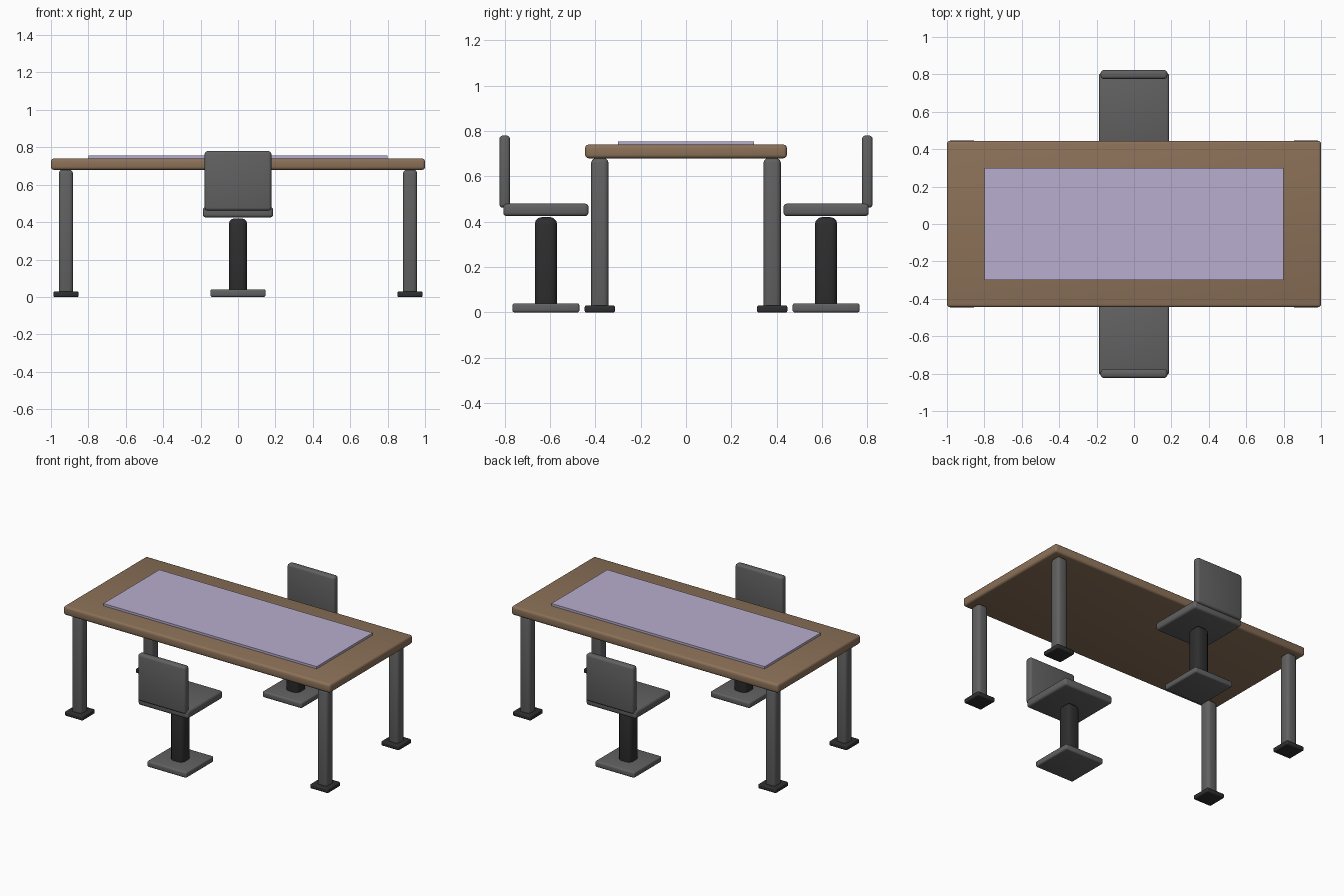
import bpy

if "Cube" in bpy.data.objects:
    bpy.data.objects.remove(bpy.data.objects["Cube"])


def material(name, rgb):
    m = bpy.data.materials.new(name)
    m.diffuse_color = (*rgb, 1.0)
    m.use_nodes = True
    m.node_tree.nodes["Principled BSDF"].inputs["Base Color"].default_value = m.diffuse_color
    return m


WOOD = material("brown wood", (0.26, 0.165, 0.098))
MAT = material("lilac mat", (0.48, 0.42, 0.62))
GREY = material("grey metal", (0.12, 0.12, 0.123))
DARK = material("dark rubber", (0.027, 0.027, 0.028))


def box(name, lo, hi, mat, bevel=0.0, segments=3):
    """Box between two corners with rounded edges."""
    centre = [(a + b) / 2 for a, b in zip(lo, hi)]
    bpy.ops.mesh.primitive_cube_add(size=1, location=centre)
    ob = bpy.context.object
    ob.name = name
    ob.scale = [b - a for a, b in zip(lo, hi)]
    bpy.ops.object.transform_apply(location=False, rotation=False, scale=True)
    ob.data.materials.append(mat)
    if bevel:
        mod = ob.modifiers.new("rounded edges", "BEVEL")
        mod.width = bevel
        mod.segments = segments
        bpy.ops.object.modifier_apply(modifier=mod.name)
        bpy.ops.object.shade_smooth_by_angle(angle=0.6)
    return ob


def post(name, x, y, half, z0, z1, mat, bevel):
    """Square upright block centred on x, y."""
    return box(name, (x - half, y - half, z0), (x + half, y + half, z1), mat, bevel)


# Table top and desk mat
box("table_top", (-1, -0.445, 0.68), (1, 0.445, 0.74), WOOD, 0.015)
box("desk_mat", (-0.8, -0.3, 0.738), (0.8, 0.3, 0.755), MAT)

# Legs with feet
for sx, side in ((-1, "left"), (1, "right")):
    for sy, end in ((-1, "front"), (1, "back")):
        x, y = sx * 0.92, sy * 0.38
        post(f"{end}_{side}_leg", x, y, 0.038, 0.01, 0.68, GREY, 0.02)
        post(f"{end}_{side}_foot", x, y, 0.067, 0.0, 0.03, DARK, 0.007)

# Two chairs facing the table
for s, end in ((-1, "front"), (1, "back")):
    def span(a, b):
        return sorted((s * a, s * b))

    post(f"{end}_chair_base", 0, s * 0.618, 0.148, 0.0, 0.04, GREY, 0.01)
    post(f"{end}_chair_column", 0, s * 0.618, 0.049, 0.01, 0.42, DARK, 0.03)
    y0, y1 = span(0.43, 0.806)
    box(f"{end}_chair_seat", (-0.188, y0, 0.425), (0.188, y1, 0.48), GREY, 0.015)
    y0, y1 = span(0.776, 0.823)
    box(f"{end}_chair_backrest", (-0.178, y0, 0.462), (0.178, y1, 0.78), GREY, 0.015)
